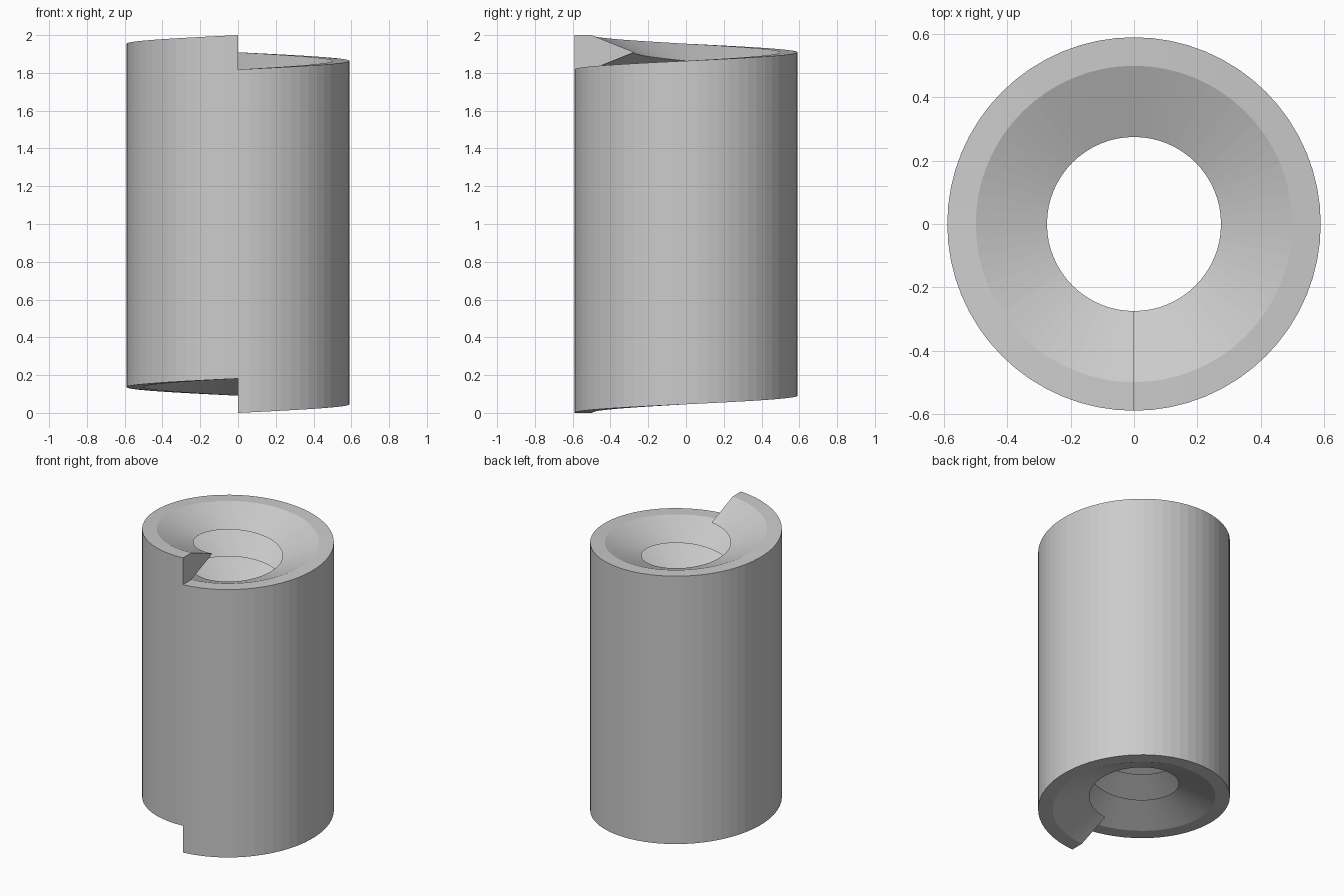
import bpy
import bmesh
from math import cos, sin, pi, tau

cube = bpy.data.objects.get("Cube")
if cube:
    bpy.data.objects.remove(cube, do_unlink=True)

TURNS = 10
STEPS = 64                      # segments per turn
PITCH = 2.0 / (TURNS + 1)
OUTER, ROOT, CREST = 0.59, 0.5, 0.275

# Thread cross-section as (radius, height): a wall with a V ridge pointing inward
profile = [(OUTER, 0), (ROOT, 0), (CREST, PITCH / 2), (ROOT, PITCH), (OUTER, PITCH)]

steel = bpy.data.materials.new("grey_metal")
steel.use_nodes = True
grey = (0.6, 0.6, 0.6, 1)
steel.diffuse_color = grey
steel.node_tree.nodes["Principled BSDF"].inputs["Base Color"].default_value = grey

bm = bmesh.new()


def section(i):
    """Cross-section at step i of the helix, starting at the front."""
    a = -pi / 2 + tau * (i % STEPS) / STEPS
    rise = PITCH * i / STEPS
    return [bm.verts.new((r * cos(a), r * sin(a), z + rise)) for r, z in profile]


total = TURNS * STEPS
rings = [section(i) for i in range(total + 1)]

# Skin the helix; the flat sides exist only on the first and last turn
for i in range(total):
    lower, upper = rings[i], rings[i + 1]
    for k in range(len(profile)):
        if k == 0 and i >= STEPS:
            continue
        if k == 3 and i < total - STEPS:
            continue
        n = (k + 1) % len(profile)
        bm.faces.new((lower[k], upper[k], upper[n], lower[n]))

# Stepped ends of the thread
bm.faces.new(rings[0])
bm.faces.new(rings[-1])

# Weld neighbouring turns together
bmesh.ops.remove_doubles(bm, verts=bm.verts[:], dist=0.0001)
bmesh.ops.recalc_face_normals(bm, faces=bm.faces[:])

mesh = bpy.data.meshes.new("threaded_sleeve")
bm.to_mesh(mesh)
bm.free()
mesh.materials.append(steel)
sleeve = bpy.data.objects.new("threaded_sleeve", mesh)
bpy.context.collection.objects.link(sleeve)
